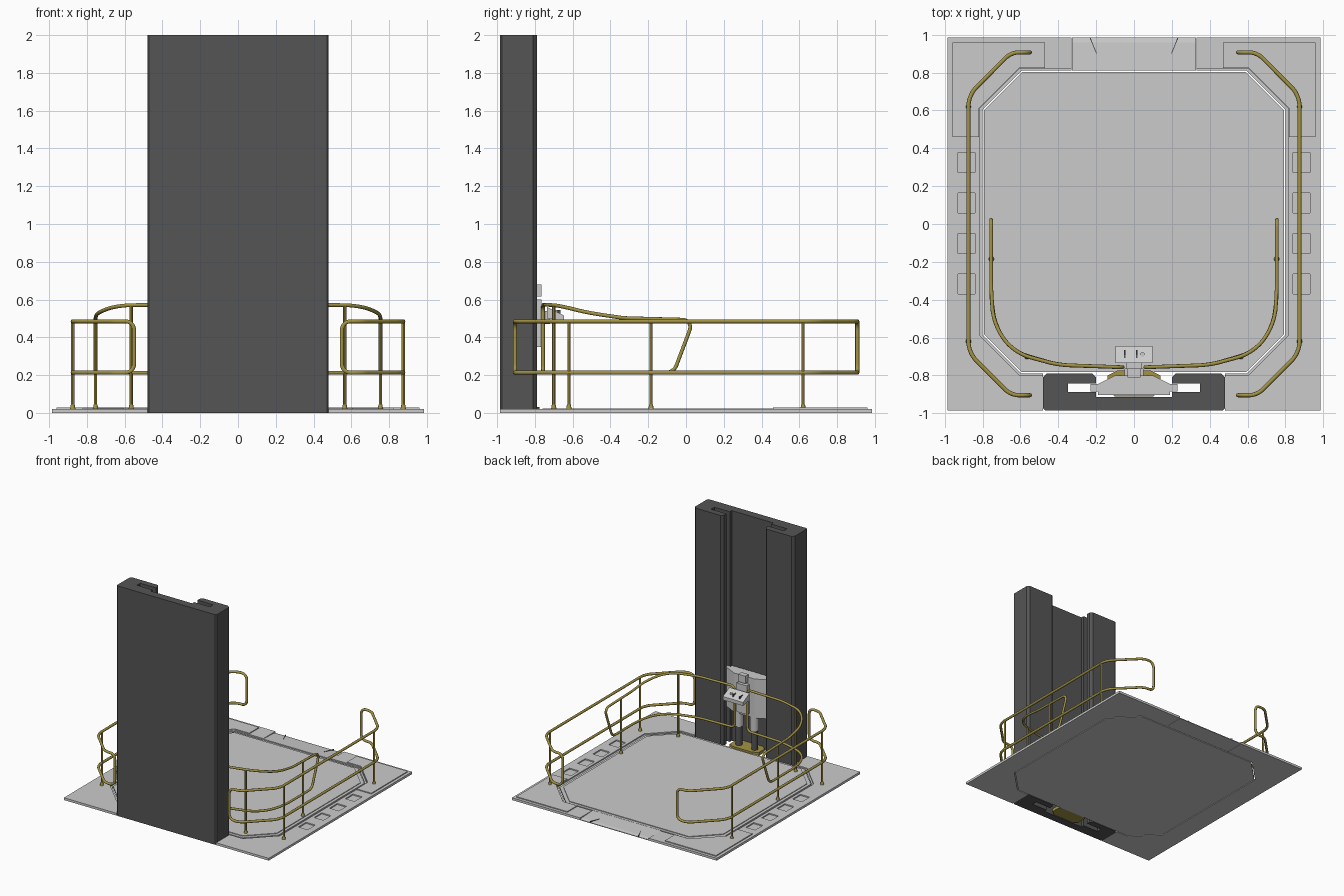
import bpy, bmesh, math
from mathutils import Vector

if "Cube" in bpy.data.objects:
    bpy.data.objects.remove(bpy.data.objects["Cube"])


def material(name, rgb):
    m = bpy.data.materials.new(name)
    m.diffuse_color = (*rgb, 1)
    m.use_nodes = True
    m.node_tree.nodes["Principled BSDF"].inputs["Base Color"].default_value = m.diffuse_color
    return m


YELLOW = material("rail_yellow", (0.36, 0.29, 0.06))
DARK = material("dark_grey", (0.09, 0.09, 0.09))


def prism(name, pts, a, b, axis='Z', mat=None):
    """Extrude an outline: (x, y) along z, or (y, z) along x."""
    bm = bmesh.new()
    place = (lambda p, h: (p[0], p[1], h)) if axis == 'Z' else (lambda p, h: (h, p[0], p[1]))
    low = [bm.verts.new(place(p, a)) for p in pts]
    high = [bm.verts.new(place(p, b)) for p in pts]
    n = len(pts)
    bm.faces.new(low)
    bm.faces.new(high)
    for i in range(n):
        j = (i + 1) % n
        bm.faces.new((low[i], low[j], high[j], high[i]))
    bmesh.ops.recalc_face_normals(bm, faces=bm.faces)
    me = bpy.data.meshes.new(name)
    bm.to_mesh(me)
    bm.free()
    ob = bpy.data.objects.new(name, me)
    bpy.context.collection.objects.link(ob)
    if mat:
        me.materials.append(mat)
    return ob


def rect(x0, x1, y0, y1):
    return [(x0, y0), (x1, y0), (x1, y1), (x0, y1)]


def box(name, x0, x1, y0, y1, z0, z1, mat=None):
    return prism(name, rect(x0, x1, y0, y1), z0, z1, 'Z', mat)


def octagon(h, y0, y1, c):
    return [(-h + c, y0), (h - c, y0), (h, y0 + c), (h, y1 - c),
            (h - c, y1), (-h + c, y1), (-h, y1 - c), (-h, y0 + c)]


def mirrored(half):
    return half + [(-x, y) for x, y in reversed(half)]


def activate(ob):
    bpy.ops.object.select_all(action='DESELECT')
    ob.select_set(True)
    bpy.context.view_layer.objects.active = ob


def cut(ob, cutter):
    m = ob.modifiers.new("cut", 'BOOLEAN')
    m.operation, m.solver, m.object = 'DIFFERENCE', 'EXACT', cutter
    activate(ob)
    bpy.ops.object.modifier_apply(modifier=m.name)
    bpy.data.objects.remove(cutter)


def cone(name, x, y, z0, z1, r0, r1, mat=None, n=16):
    bpy.ops.mesh.primitive_cone_add(vertices=n, radius1=r0, radius2=r1, depth=z1 - z0,
                                    location=(x, y, (z0 + z1) / 2))
    ob = bpy.context.object
    ob.name = name
    bpy.ops.object.shade_smooth_by_angle()
    if mat:
        ob.data.materials.append(mat)
    return ob


def rounded(points, steps=7):
    """Round every corner of a closed path; each point is (x, y, z, radius)."""
    out, n = [], len(points)
    for i, p in enumerate(points):
        v = Vector(p[:3])
        a = Vector(points[i - 1][:3]) - v
        b = Vector(points[(i + 1) % n][:3]) - v
        t = p[3] / math.tan(max(a.angle(b), 0.1) / 2)
        t = min(t, 0.48 * a.length, 0.48 * b.length)
        s, e = v + a.normalized() * t, v + b.normalized() * t
        for k in range(steps + 1):
            u = k / steps
            w = 2 * u * (1 - u) * 0.8
            m = ((1 - u) ** 2, w, u * u)
            out.append((s * m[0] + v * m[1] + e * m[2]) / sum(m))
    return out


def tube(name, points, r):
    cu = bpy.data.curves.new(name, 'CURVE')
    cu.dimensions, cu.bevel_depth, cu.bevel_resolution = '3D', r, 3
    sp = cu.splines.new('POLY')
    path = rounded(points)
    sp.points.add(len(path) - 1)
    for q, v in zip(sp.points, path):
        q.co = (*v, 1)
    sp.use_cyclic_u = True
    ob = bpy.data.objects.new(name, cu)
    bpy.context.collection.objects.link(ob)
    activate(ob)
    bpy.ops.object.convert(target='MESH')
    ob = bpy.context.object
    ob.data.materials.clear()
    ob.data.materials.append(YELLOW)
    bpy.ops.object.shade_smooth_by_angle(angle=math.radians(50))


# Base frame with platform opening, column seat, ramp gap and side pockets
base = box("base_frame", -0.985, 0.985, -0.985, 0.985, 0, 0.02)
cut(base, prism("cutter", octagon(0.815, -0.80, 0.82, 0.21), 0.010, 0.1))
cut(base, prism("cutter", octagon(0.80, -0.79, 0.81, 0.205), -0.1, 0.1))
cut(base, box("cutter", -0.48, 0.48, -1.1, -0.788, -0.1, 0.1))
cut(base, box("cutter", -0.33, 0.33, 0.805, 1.1, -0.1, 0.1))
for s in (-1, 1):
    for y in (0.325, 0.11, -0.103, -0.318):
        xs = sorted((s * 0.84, s * 0.93))
        cut(base, box("cutter", *xs, y - 0.053, y + 0.053, 0.010, 0.1))

# Loading ramp with two slanted seams
prism("ramp", [(0.812, 0), (0.985, 0), (0.985, 0.006), (0.96, 0.012), (0.812, 0.02)],
      -0.328, 0.328, 'X')
for s in (-1, 1):
    prism("ramp_seam", [(s * 0.235, 0.985), (s * 0.23, 0.985), (s * 0.195, 0.90), (s * 0.20, 0.90)],
          0.004, 0.0165, mat=DARK)

# Raised corner pads
for s in (-1, 1):
    pad = [(0.96, 0.46), (0.96, 0.96), (0.47, 0.96), (0.47, 0.825),
           (0.605, 0.825), (0.82, 0.61), (0.82, 0.46)]
    prism("corner_pad", [(s * x, y) for x, y in pad], 0.018, 0.028)

# Lifting platform: stepped rim and floor
prism("platform_rim", octagon(0.794, -0.783, 0.803, 0.202), 0, 0.016)
prism("platform_floor", octagon(0.77, -0.76, 0.78, 0.195), 0.012, 0.022)

# Column with T-shaped guide channel
prism("column", mirrored([
    (0.47, -0.985), (0.48, -0.975), (0.48, -0.81), (0.46, -0.79), (0.22, -0.79), (0.20, -0.81),
    (0.20, -0.843), (0.35, -0.843), (0.35, -0.888), (0.20, -0.888), (0.20, -0.915)]),
    0, 2, mat=DARK)

# Carriage riding in the channel
prism("carriage", mirrored([(0.10, -0.80), (0.19, -0.846), (0.23, -0.846),
                            (0.23, -0.884), (0.19, -0.884), (0.19, -0.905)]), 0.32, 0.66)
box("carriage_spine", -0.05, 0.05, -0.81, -0.765, 0.35, 0.60)
box("carriage_cap", -0.035, 0.035, -0.81, -0.765, 0.615, 0.68)
prism("carriage_foot", mirrored([(0.09, -0.775), (0.14, -0.80), (0.14, -0.88), (0.10, -0.912)]),
      0.004, 0.032, mat=YELLOW)
for s in (-1, 1):
    cone("carriage_leg", s * 0.075, -0.835, 0.03, 0.34, 0.026, 0.026, DARK, 24)
    cone("carriage_leg_sleeve", s * 0.075, -0.835, 0.20, 0.34, 0.036, 0.036, None, 24)

# Control console on its arm
box("console_arm", -0.04, 0.04, -0.775, -0.72, 0.47, 0.54)
prism("console", [(-0.735, 0.50), (-0.645, 0.485), (-0.645, 0.515), (-0.735, 0.56)],
      -0.097, 0.097, 'X')
cone("console_button", 0.045, -0.69, 0.52, 0.546, 0.012, 0.012)
for x in (-0.05, 0.015):
    box("console_switch", x - 0.004, x + 0.004, -0.715, -0.665, 0.51, 0.546, DARK)

# Outer guard rails: one closed loop on each side
TOP, LOW = 0.485, 0.213
plan = [(0.65, 0.907, 0.1), (0.875, 0.68, 0.14), (0.875, -0.68, 0.14), (0.65, -0.905, 0.1)]
for s in (-1, 1):
    loop = [(0.55, 0.907, TOP, 0.07)] + [(x, y, TOP, r) for x, y, r in plan]
    loop += [(0.55, -0.905, TOP, 0.07), (0.55, -0.905, LOW, 0.07)]
    loop += [(x, y, LOW, r) for x, y, r in reversed(plan)] + [(0.55, 0.907, LOW, 0.07)]
    tube("outer_rail", [(s * x, y, z, r) for x, y, z, r in loop], 0.011)

# Inner platform rails, rising toward the console
inner = [(0.06, -0.757, 0.572, 0.04), (0.40, -0.745, 0.572, 0.5), (0.64, -0.68, 0.57, 0.3),
         (0.745, -0.52, 0.53, 0.3), (0.755, -0.33, 0.502, 0.5), (0.755, 0.04, 0.492, 0.045),
         (0.755, -0.065, LOW, 0.06), (0.755, -0.38, LOW, 0.5), (0.735, -0.54, LOW, 0.3),
         (0.64, -0.675, LOW, 0.3), (0.40, -0.745, LOW, 0.5), (0.06, -0.757, LOW, 0.04)]
for s in (-1, 1):
    tube("inner_rail", [(s * x, y, z, r) for x, y, z, r in inner], 0.010)

# Rail posts with feet
for s in (-1, 1):
    for x, y, top in ((0.875, 0.62, TOP), (0.875, -0.62, TOP),
                      (0.754, -0.185, 0.495), (0.565, -0.70, 0.568)):
        cone("rail_post", s * x, y, 0.02, top, 0.0085, 0.0085, YELLOW, 12)
        cone("post_foot", s * x, y, 0.018, 0.045, 0.015, 0.010, YELLOW, 12)
